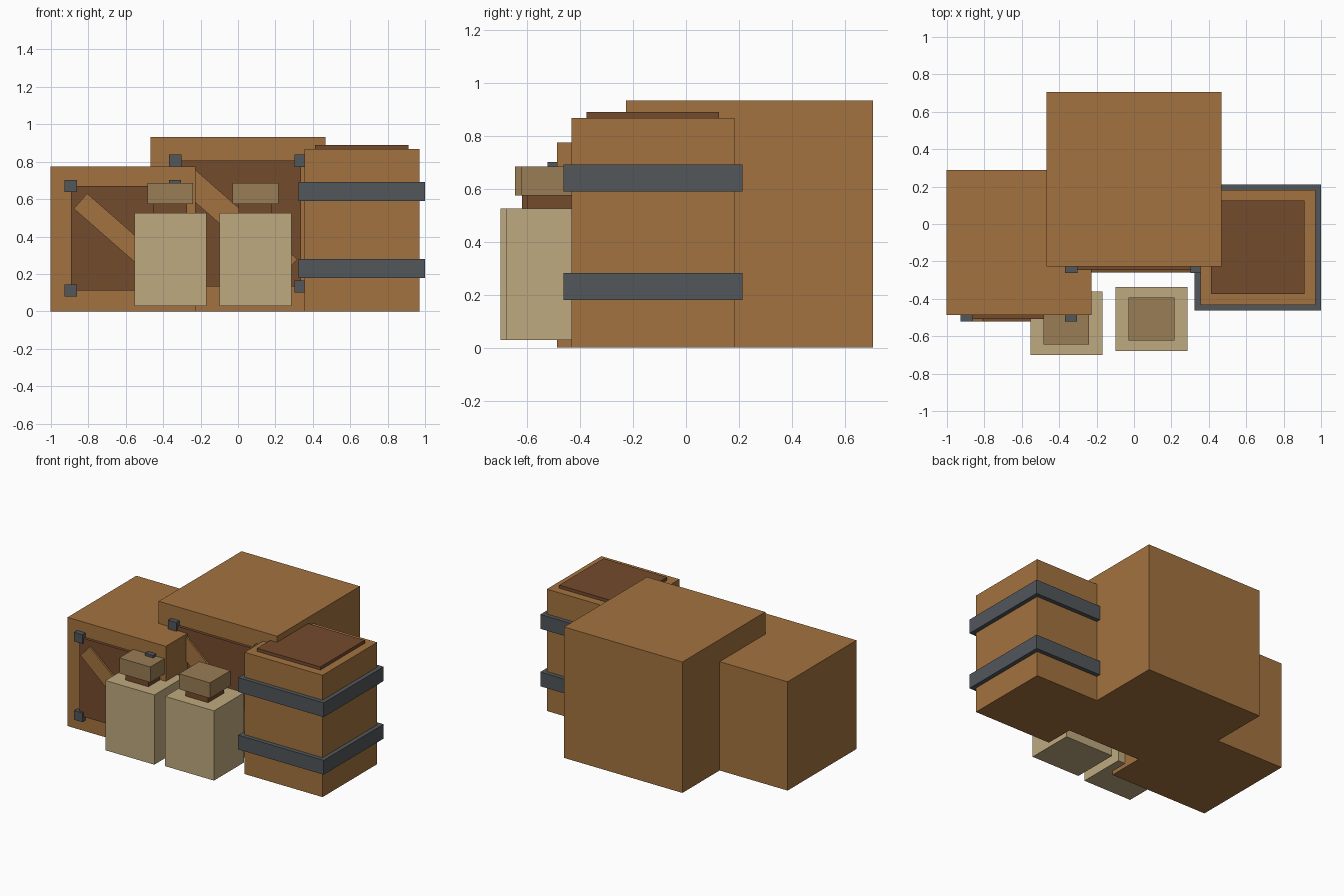
import bpy
import math

default = bpy.data.objects.get("Cube")
if default:
    bpy.data.objects.remove(default, do_unlink=True)


def material(name, rgb):
    m = bpy.data.materials.new(name)
    m.use_nodes = True
    m.diffuse_color = (*rgb, 1)
    m.node_tree.nodes["Principled BSDF"].inputs["Base Color"].default_value = (*rgb, 1)
    return m


WOOD = material("warm wood", (0.37, 0.17, 0.05))
DARK = material("dark wood", (0.175, 0.07, 0.026))
METAL = material("grey metal", (0.085, 0.095, 0.105))
CLOTH = material("sack cloth", (0.52, 0.40, 0.21))
TIED = material("gathered cloth", (0.32, 0.205, 0.09))


def box(name, centre, size, mat, tilt=0):
    bpy.ops.mesh.primitive_cube_add(size=1, location=centre, rotation=(0, tilt, 0))
    ob = bpy.context.object
    ob.name = name
    ob.scale = size
    ob.data.materials.append(mat)
    return ob


def crate(name, x, y, s):
    """Cube crate with a front panel, a diagonal plank and metal corners."""
    mid, front = s / 2 + 0.003, y - s / 2
    box(name + "_body", (x, y, s / 2), (s, s, s), WOOD)
    box(name + "_panel", (x, front - 0.005, mid), (0.72 * s, 0.03, 0.72 * s), DARK)
    box(name + "_plank", (x, front - 0.015, mid), (0.78 * s, 0.035, 0.14 * s), WOOD, 0.72)
    for sx in (-1, 1):
        for sz in (-1, 1):
            box(name + "_corner", (x + sx * 0.36 * s, front - 0.01, mid + sz * 0.36 * s),
                (0.065, 0.05, 0.065), METAL)


def sack(name, x, y):
    """Boxy sack with a dark tie and a gathered top."""
    box(name + "_body", (x, y, 0.277), (0.385, 0.34, 0.497), CLOTH)
    box(name + "_tie", (x, y, 0.55), (0.18, 0.18, 0.06), DARK)
    box(name + "_top", (x, y, 0.63), (0.245, 0.23, 0.11), TIED)


crate("large_crate", 0, 0.24, 0.933)
crate("small_crate", -0.615, -0.1, 0.775)

# Square barrel with lid and two bands
bx, by = 0.662, -0.125
box("barrel_body", (bx, by, 0.434), (0.615, 0.615, 0.868), WOOD)
box("barrel_lid", (bx, by, 0.87), (0.5, 0.5, 0.04), DARK)
for z in (0.23, 0.64):
    box("barrel_band", (bx, by, z), (0.675, 0.675, 0.102), METAL)

sack("left_sack", 0.093, -0.508)
sack("right_sack", -0.362, -0.53)
